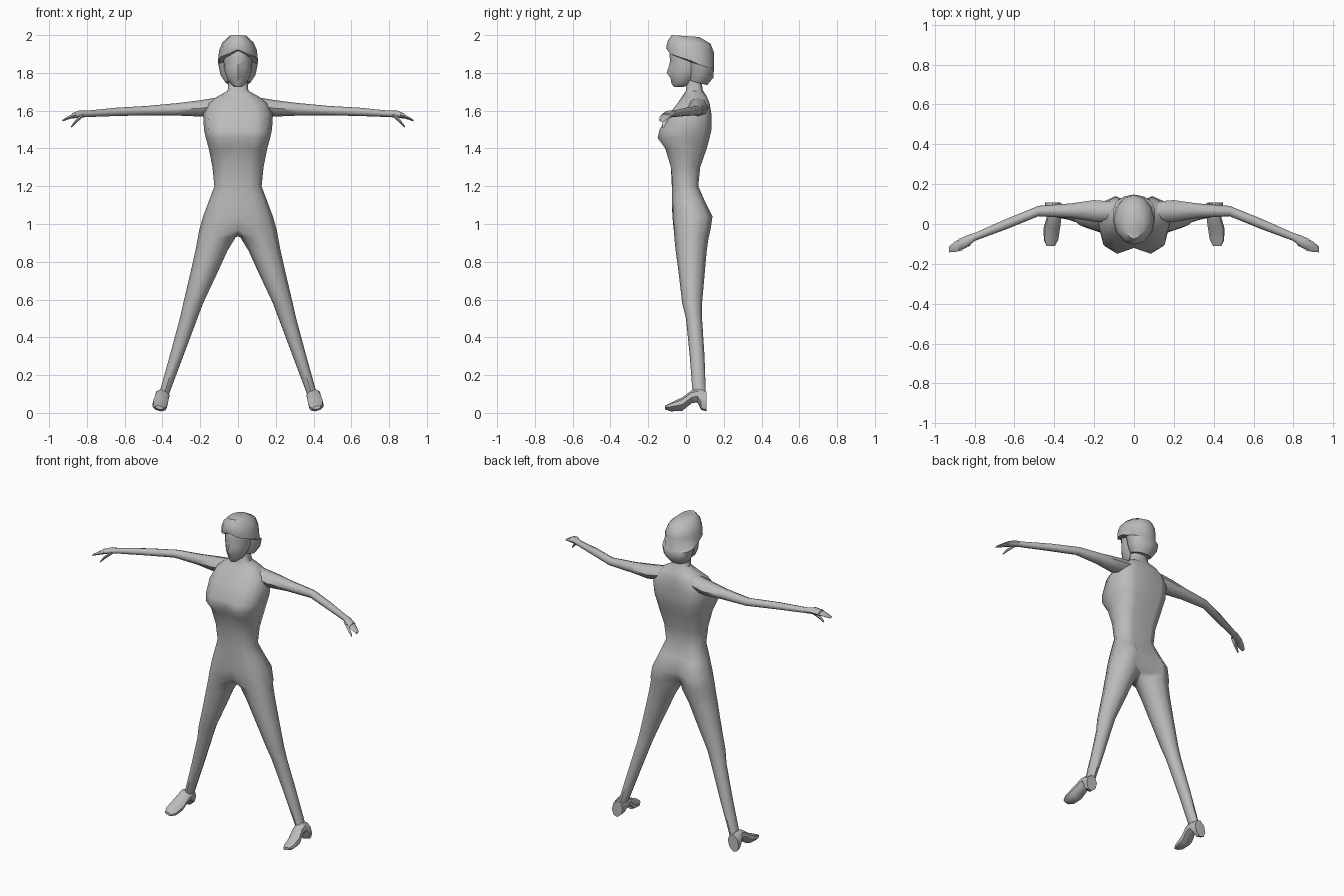
import bpy, bmesh
from math import sin, cos, pi, radians

if "Cube" in bpy.data.objects:
    bpy.data.objects.remove(bpy.data.objects["Cube"], do_unlink=True)

grey = bpy.data.materials.new("plain grey")
grey.use_nodes = True
grey.diffuse_color = (0.5, 0.5, 0.5, 1)
grey.node_tree.nodes["Principled BSDF"].inputs["Base Color"].default_value = grey.diffuse_color


def bridge(bm, a, b, closed=True):
    n = len(a)
    for i in range(n if closed else n - 1):
        j = (i + 1) % n
        bm.faces.new((a[i], a[j], b[j], b[i]))


def finish(name, bm, mirrored=True, angle=50):
    bmesh.ops.recalc_face_normals(bm, faces=bm.faces)
    mesh = bpy.data.meshes.new(name)
    bm.to_mesh(mesh)
    bm.free()
    mesh.materials.append(grey)
    obj = bpy.data.objects.new(name, mesh)
    bpy.context.collection.objects.link(obj)
    if mirrored:
        mod = obj.modifiers.new("Mirror", "MIRROR")
        mod.use_clip = True
    bpy.ops.object.select_all(action="DESELECT")
    obj.select_set(True)
    bpy.context.view_layer.objects.active = obj
    bpy.ops.object.shade_smooth_by_angle(angle=radians(angle))
    return obj


def loft(name, rings, mirrored=True, angle=50):
    """Skin closed rings of points and cap both ends."""
    bm = bmesh.new()
    loops = [[bm.verts.new(p) for p in ring] for ring in rings]
    for a, b in zip(loops, loops[1:]):
        bridge(bm, a, b)
    bm.faces.new(loops[0])
    bm.faces.new(loops[-1])
    return finish(name, bm, mirrored, angle)


def circle(n, start=0.0):
    return [(cos(start + 2 * pi * i / n), sin(start + 2 * pi * i / n)) for i in range(n)]


# Body: half torso rings (height, half width, front centre, breast, back, spine)
torso = [
    (1.76, .05, 0, .005, .075, .08),
    (1.705, .055, 0, .005, .085, .09),
    (1.675, .11, -.02, -.015, .11, .11),
    (1.64, .16, -.045, -.045, .125, .12),
    (1.58, .185, -.085, -.09, .135, .115),
    (1.50, .18, -.12, -.14, .135, .11),
    (1.455, .17, -.12, -.15, .125, .10),
    (1.40, .155, -.10, -.11, .11, .085),
    (1.30, .135, -.08, -.08, .075, .06),
    (1.20, .125, -.075, -.07, .065, .055),
    (1.12, .155, -.075, -.07, .10, .08),
    (1.04, .185, -.072, -.068, .14, .10),
    (.97, .205, -.065, -.062, .13, .065),
]
# Leg rings (height, inner x, outer x, front, back)
leg = [
    (.93, .012, .212, -.062, .12),
    (.86, .055, .225, -.055, .11),
    (.75, .105, .25, -.04, .10),
    (.58, .185, .29, -.02, .085),
    (.50, .215, .308, 0, .085),
    (.30, .29, .362, .02, .098),
    (.10, .365, .418, .035, .105),
]
bm = bmesh.new()
last = None
for z, w, fc, fb, bb, bc in torso:
    mid = (fb + bb) / 2
    side = (bb - fb) * .36
    pts = [(0, fc), (.5 * w, fb), (.86 * w, mid - side), (w, mid),
           (.86 * w, mid + side), (.5 * w, bb), (0, bc)]
    loop = [bm.verts.new((x, y, z)) for x, y in pts]
    if last:
        bridge(bm, last, loop, closed=False)
    last = loop
last.append(bm.verts.new((0, .03, .935)))
for z, xi, xo, yf, yb in leg:
    loop = [bm.verts.new(((xi + xo) / 2 + c * (xo - xi) / 2,
                          (yf + yb) / 2 + s * (yb - yf) / 2, z))
            for c, s in circle(8, -.75 * pi)]
    bridge(bm, last, loop)
    last = loop
bm.faces.new(last)
finish("body_and_legs", bm)


# Arms and hands: sections across x (x, y, z, radius y, radius z)
def limb(name, sections, n=8):
    loft(name, [[(x, y + ry * c, z + rz * s) for c, s in circle(n)]
                for x, y, z, ry, rz in sections])


limb("arms", [
    (.08, .06, 1.63, .05, .045),
    (.20, .065, 1.612, .055, .043),
    (.32, .067, 1.607, .036, .033),
    (.48, .065, 1.60, .026, .025),
    (.64, .0, 1.594, .026, .022),
    (.80, -.065, 1.583, .02, .017),
    (.84, -.088, 1.582, .03, .019),
    (.88, -.105, 1.572, .03, .014),
])
limb("fingers", [
    (.86, -.10, 1.577, .032, .014),
    (.90, -.115, 1.562, .026, .010),
    (.93, -.128, 1.547, .014, .005),
], 6)
limb("thumbs", [
    (.82, -.09, 1.578, .018, .012),
    (.86, -.112, 1.542, .012, .012),
    (.885, -.12, 1.512, .006, .005),
], 6)

# Shoes: raised heel, arch and narrow toe, tilted with the leg
shoe = []
for y, lo, hi, w in [
    (.108, .012, .11, .033),
    (.08, .02, .12, .036),
    (.06, .06, .122, .036),
    (.03, .055, .115, .034),
    (-.02, .015, .078, .038),
    (-.08, .012, .05, .034),
    (-.11, .02, .036, .02),
]:
    ring = []
    for c, s in circle(8, pi / 8):
        dx = w * c * 1.08
        z = (lo + hi) / 2 + (hi - lo) / 2 * s * 1.08
        ring.append((.425 - .27 * z + dx, y, max(0, z + .28 * dx)))
    shoe.append(ring)
loft("shoes", shoe, angle=40)

# Head: rings (height, half width, face plane, middle of face, back)
head = []
for z, w, yf, nose, yb in [
    (1.724, .018, -.062, -.062, -.02),
    (1.742, .04, -.072, -.076, .04),
    (1.775, .06, -.078, -.083, .06),
    (1.80, .069, -.08, -.103, .08),
    (1.83, .074, -.08, -.092, .09),
    (1.862, .076, -.08, -.084, .10),
    (1.92, .076, -.085, -.09, .10),
    (1.96, .06, -.06, -.06, .08),
]:
    ring = [(w * c, (yf + yb) / 2 + s * (yb - yf) / 2, z) for c, s in circle(12)]
    ring[9] = (0, nose, z)
    head.append(ring)
loft("head", head, mirrored=False)

# Bobbed hair: rings (half width, front, back, height at front, height at back)
hair = []
for w, yf, yb, zf, zb in [
    (.045, -.075, .07, 2.0, 1.99),
    (.082, -.098, .13, 1.968, 1.955),
    (.10, -.105, .147, 1.93, 1.91),
    (.106, -.10, .148, 1.905, 1.825),
    (.104, .0, .148, 1.865, 1.82),
    (.092, .005, .145, 1.80, 1.775),
    (.066, .01, .112, 1.762, 1.735),
]:
    ring = []
    for c, s in circle(12):
        z = zf + (zb - zf) * (s + 1) / 2
        # Lift the fringe at the parting
        if zf == 1.905 and s < -.95:
            z += .018
        ring.append((w * c, (yf + yb) / 2 + s * (yb - yf) / 2, z))
    hair.append(ring)
loft("hair", hair, mirrored=False)
